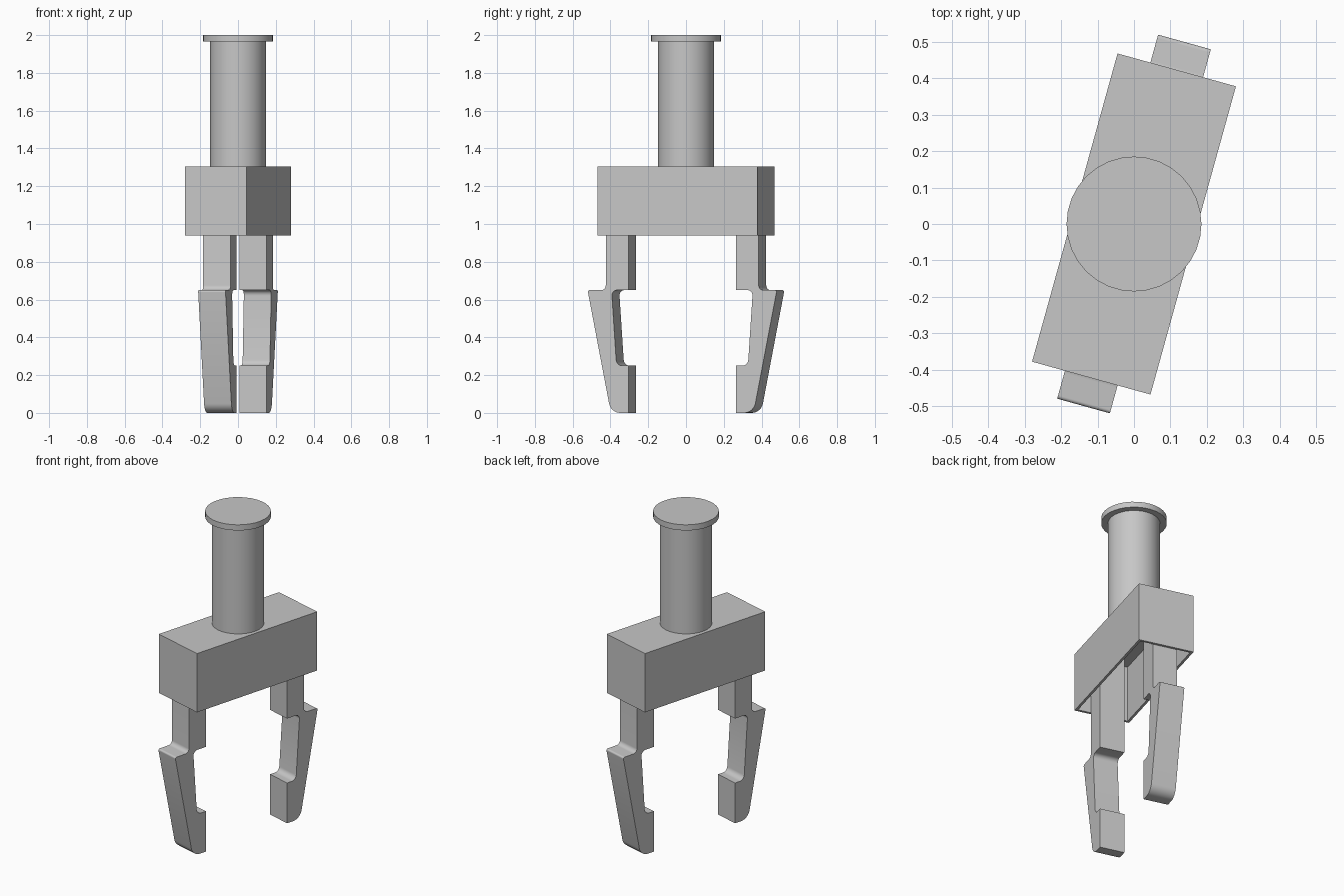
import bpy
import bmesh
import math
from mathutils import Matrix, Vector

if "Cube" in bpy.data.objects:
    bpy.data.objects.remove(bpy.data.objects["Cube"])

TURN = math.radians(-15.5)   # the whole gripper is turned about its shaft
WALL = 0.015

grey = bpy.data.materials.new("plain_grey")
grey.use_nodes = True
colour = (0.57, 0.57, 0.57, 1)
grey.diffuse_color = colour
grey.node_tree.nodes["Principled BSDF"].inputs["Base Color"].default_value = colour


def add_part(name, bm, turn=TURN):
    bmesh.ops.recalc_face_normals(bm, faces=bm.faces[:])
    mesh = bpy.data.meshes.new(name)
    bm.to_mesh(mesh)
    bm.free()
    mesh.materials.append(grey)
    obj = bpy.data.objects.new(name, mesh)
    bpy.context.collection.objects.link(obj)
    obj.rotation_euler.z = turn
    return obj


def smooth(obj):
    bpy.ops.object.select_all(action="DESELECT")
    obj.select_set(True)
    bpy.context.view_layer.objects.active = obj
    bpy.ops.object.shade_smooth_by_angle(angle=math.radians(35))


def cylinder(name, radius, bottom, top):
    bm = bmesh.new()
    bmesh.ops.create_cone(bm, cap_ends=True, segments=32, radius1=radius,
                          radius2=radius, depth=top - bottom,
                          matrix=Matrix.Translation((0, 0, (top + bottom) / 2)))
    smooth(add_part(name, bm, 0))


def rounded(corners, steps=6):
    """Round each (y, z, size) corner of a closed outline."""
    outline = []
    for i, (y, z, size) in enumerate(corners):
        here = Vector((y, z))
        if not size:
            outline.append(here)
            continue
        before = Vector(corners[i - 1][:2])
        after = Vector(corners[(i + 1) % len(corners)][:2])
        a = here + (before - here).normalized() * size
        b = here + (after - here).normalized() * size
        for k in range(steps + 1):
            t = k / steps
            wa, wh, wb = (1 - t) ** 2, 1.414 * t * (1 - t), t * t
            outline.append((a * wa + here * wh + b * wb) / (wa + wh + wb))
    return outline


def finger(name, turn):
    corners = [(0.296, 1.295, 0), (0.296, 0.65, 0), (0.388, 0.65, 0.03),
               (0.361, 0.25, 0.03), (0.296, 0.25, 0), (0.296, 0, 0),
               (0.392, 0, 0.05), (0.52, 0.65, 0.012), (0.42, 0.65, 0.025),
               (0.42, 1.295, 0)]
    bm = bmesh.new()
    side = bm.faces.new([bm.verts.new((-0.075, p.x, p.y)) for p in rounded(corners)])
    grown = bmesh.ops.extrude_face_region(bm, geom=[side], use_keep_orig=True)
    verts = [v for v in grown["geom"] if isinstance(v, bmesh.types.BMVert)]
    bmesh.ops.translate(bm, verts=verts, vec=(0.15, 0, 0))
    smooth(add_part(name, bm, turn))


# Shaft with its flange
cylinder("shaft", 0.147, 1.295, 1.97)
cylinder("shaft_flange", 0.185, 1.965, 2.0)

# Thin-walled housing, open underneath
bm = bmesh.new()
bmesh.ops.create_cube(bm, size=1, matrix=Matrix.Translation((0, 0, 1.1225))
                      @ Matrix.Diagonal((0.337, 0.877, 0.365, 1)))
floor = min(bm.faces, key=lambda f: f.calc_center_median().z)
bmesh.ops.delete(bm, geom=[floor], context="FACES_ONLY")
housing = add_part("housing", bm)
shell = housing.modifiers.new("wall", "SOLIDIFY")
shell.thickness = WALL
shell.offset = -1
shell.use_even_offset = True

# Pair of opposed fingers
finger("back_finger", TURN)
finger("front_finger", TURN + math.pi)
